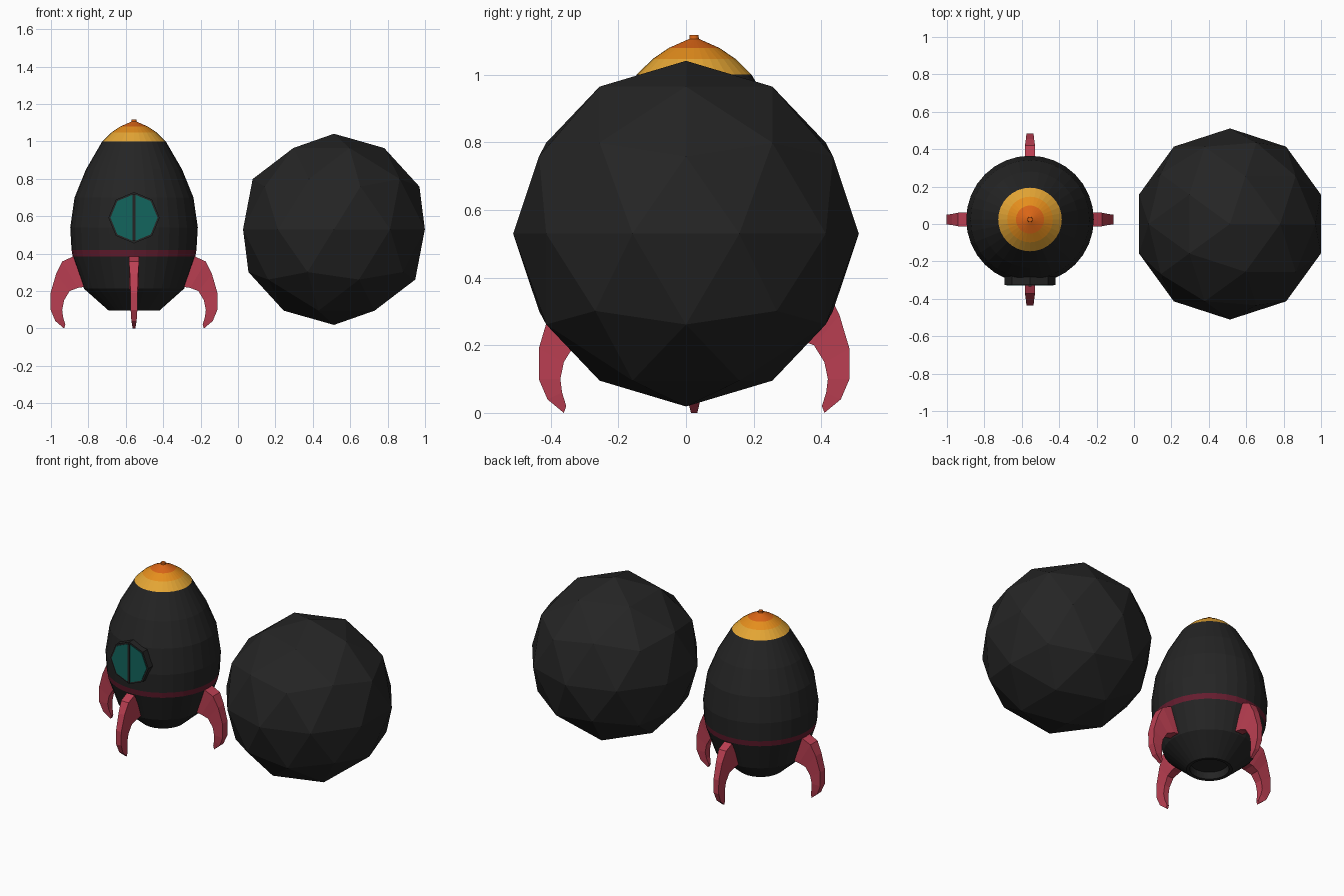
import bpy, bmesh, math
from mathutils import Matrix, Vector

if "Cube" in bpy.data.objects:
    bpy.data.objects.remove(bpy.data.objects["Cube"])

CX, CY = -0.556, 0.024  # rocket axis


def mat(name, rgb):
    m = bpy.data.materials.new(name)
    m.diffuse_color = (*rgb, 1)
    m.use_nodes = True
    m.node_tree.nodes["Principled BSDF"].inputs["Base Color"].default_value = m.diffuse_color
    return m


BLACK = mat("black", (0.018, 0.018, 0.018))
RED = mat("red", (0.50, 0.05, 0.085))
WINE = mat("dark red", (0.13, 0.012, 0.028))
YELLOW = mat("yellow", (0.78, 0.38, 0.035))
ORANGE = mat("orange", (0.78, 0.27, 0.012))
DEEP = mat("deep orange", (0.70, 0.13, 0.008))
TEAL = mat("teal", (0.006, 0.13, 0.11))


def finish(name, bm, mats, loc):
    bmesh.ops.recalc_face_normals(bm, faces=bm.faces)
    me = bpy.data.meshes.new(name)
    bm.to_mesh(me)
    bm.free()
    for m in mats:
        me.materials.append(m)
    ob = bpy.data.objects.new(name, me)
    ob.location = loc
    bpy.context.collection.objects.link(ob)
    return ob


def lathe(name, profile, mats, rule, sides=32):
    """Turn an (r, z) profile around z; rule(z) picks the material."""
    bm = bmesh.new()
    rings = []
    for r, z in profile:
        rings.append([bm.verts.new((r * math.cos(2 * math.pi * i / sides),
                                    r * math.sin(2 * math.pi * i / sides), z))
                      for i in range(sides)])
    for a, b in zip(rings, rings[1:]):
        for i in range(sides):
            j = (i + 1) % sides
            bm.faces.new((a[i], a[j], b[j], b[i]))
    bm.faces.new(rings[0])
    bm.faces.new(rings[-1])
    for f in bm.faces:
        f.material_index = rule(f.calc_center_median().z)
    return finish(name, bm, mats, (CX, CY, 0))


# Hull with recessed exhaust and painted band
lathe("rocket_hull",
      [(0.11, 0.14), (0.115, 0.097), (0.135, 0.095), (0.268, 0.213), (0.328, 0.385),
       (0.334, 0.42), (0.341, 0.54), (0.318, 0.70), (0.257, 0.85), (0.17, 1.0)],
      [BLACK, WINE], lambda z: 1 if 0.385 < z < 0.42 else 0)

# Nose cone in three colours with a small tip
lathe("nose_cone",
      [(0.17, 1.0), (0.122, 1.047), (0.075, 1.079), (0.014, 1.106), (0.013, 1.118)],
      [YELLOW, ORANGE, DEEP],
      lambda z: 0 if z < 1.045 else 1 if z < 1.079 else 2)

# Legs: stations of outer point, inner point (r, z) and half width
STATIONS = [((0.325, 0.385), (0.25, 0.225), 0.028),
            ((0.384, 0.358), (0.30, 0.217), 0.027),
            ((0.417, 0.29), (0.344, 0.20), 0.022),
            ((0.446, 0.19), (0.374, 0.15), 0.019),
            ((0.446, 0.10), (0.384, 0.10), 0.018),
            ((0.421, 0.04), (0.379, 0.06), 0.014),
            ((0.374, 0.0), (0.367, 0.02), 0.007)]


def leg(name, angle, reach, width):
    bm = bmesh.new()
    rot = Matrix.Rotation(angle, 3, 'Z')
    loops = []
    for (ro, zo), (ri, zi), w in STATIONS:
        w *= width
        loops.append([bm.verts.new(rot @ Vector(p)) for p in
                      ((ro * reach, -w, zo), (ro * reach, w, zo),
                       (ri * reach, w, zi), (ri * reach, -w, zi))])
    for a, b in zip(loops, loops[1:]):
        for i in range(4):
            j = (i + 1) % 4
            bm.faces.new((a[i], a[j], b[j], b[i]))
    bm.faces.new(loops[0])
    bm.faces.new(loops[-1])
    finish(name, bm, [RED], (CX, CY, 0))


for i, side in enumerate(("right", "back", "left", "front")):
    leg(side + "_leg", i * math.pi / 2, (1.0, 1.03)[i % 2], (1.35, 1.0)[i % 2])


# Octagonal porthole facing the front
def octagon(name, radius, y0, y1, material):
    bm = bmesh.new()
    bmesh.ops.create_cone(bm, cap_ends=True, segments=8, radius1=radius,
                          radius2=radius, depth=abs(y1 - y0),
                          matrix=Matrix.Rotation(math.pi / 2, 4, 'X'))
    finish(name, bm, [material], (CX, (y0 + y1) / 2, 0.592))


octagon("window_frame", 0.137, -0.20, -0.325, BLACK)
octagon("window_glass", 0.126, -0.324, -0.328, TEAL)
bm = bmesh.new()
bmesh.ops.create_cube(bm, size=1, matrix=Matrix.Diagonal((0.014, 0.012, 0.25, 1)))
finish("window_bar", bm, [BLACK], (CX, -0.328, 0.592))

# Faceted moon
bm = bmesh.new()
bmesh.ops.create_icosphere(bm, subdivisions=2, radius=0.511)
finish("moon", bm, [BLACK], (0.513, 0, 0.53))
